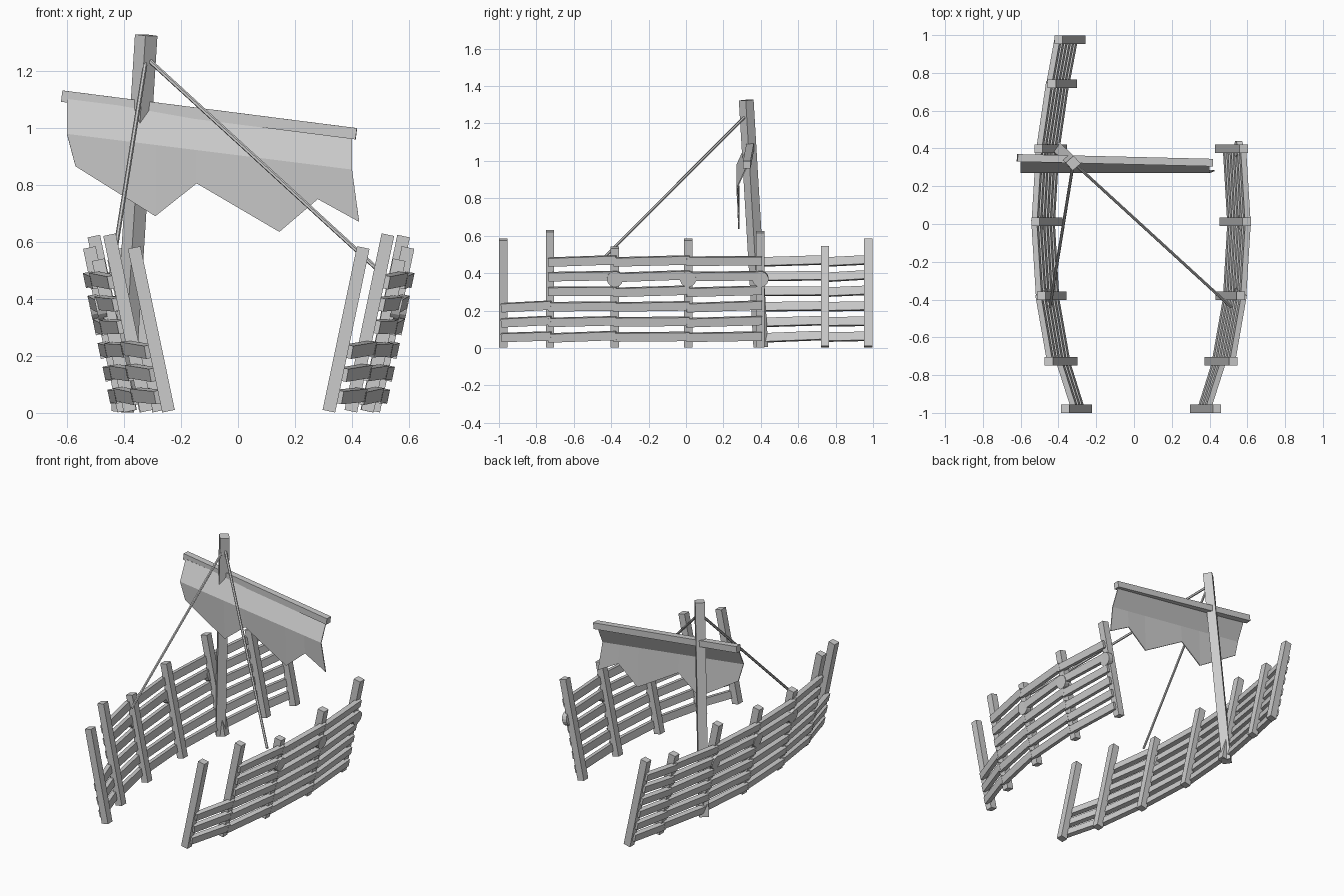
import bpy, bmesh, math
from mathutils import Vector, Matrix

if "Cube" in bpy.data.objects:
    bpy.data.objects.remove(bpy.data.objects["Cube"], do_unlink=True)

grey = bpy.data.materials.new("weathered grey")
grey.use_nodes = True
colour = (0.6, 0.6, 0.6, 1)
grey.diffuse_color = colour
grey.node_tree.nodes["Principled BSDF"].inputs["Base Color"].default_value = colour


def add_object(name, bm):
    bmesh.ops.recalc_face_normals(bm, faces=bm.faces)
    mesh = bpy.data.meshes.new(name)
    bm.to_mesh(mesh)
    bm.free()
    mesh.materials.append(grey)
    obj = bpy.data.objects.new(name, mesh)
    bpy.context.collection.objects.link(obj)
    return obj


def frame(a, b, ref):
    """Matrix at the middle of a-b: z runs along it, x lies near ref."""
    z = (b - a).normalized()
    y = z.cross(ref).normalized()
    x = y.cross(z)
    rot = Matrix((x, y, z)).transposed().to_4x4()
    return Matrix.Translation((a + b) / 2) @ rot


def beam(name, a, b, ref, width, depth):
    a, b, ref = Vector(a), Vector(b), Vector(ref)
    bm = bmesh.new()
    size = Matrix.Diagonal((width, depth, (b - a).length, 1))
    bmesh.ops.create_cube(bm, size=1, matrix=frame(a, b, ref) @ size)
    return add_object(name, bm)


def rod(name, a, b, radius, sides):
    a, b = Vector(a), Vector(b)
    bm = bmesh.new()
    bmesh.ops.create_cone(bm, cap_ends=True, segments=sides, radius1=radius, radius2=radius,
                          depth=(b - a).length, matrix=frame(a, b, Vector((0.1, 1, 0.2))))
    return add_object(name, bm)


# Fence walls: posts lean outward, planks run along their outer faces
MIDDLE = 0.0375
LEAN = 0.21
# y, foot distance from the middle, top height
POSTS = [(-0.977, 0.28, 0.58), (-0.727, 0.357, 0.625), (-0.38, 0.415, 0.537),
         (0.011, 0.437, 0.58), (0.398, 0.413, 0.62), (0.743, 0.36, 0.54), (0.975, 0.315, 0.58)]


def wall_point(side, post, z, out=0.0):
    y, foot, _ = post
    return Vector((MIDDLE + side * (foot + LEAN * z + out), y, z))


for side, label, count in ((1, "left", 5), (-1, "right", 7)):
    posts = POSTS[:count]
    for i, post in enumerate(posts):
        beam(f"{label}_post_{i + 1}", wall_point(side, post, 0.006), wall_point(side, post, post[2]),
             (0, 1, 0), 0.045, 0.045)

    for bay in range(count - 1):
        for row in range(3 if bay == 0 else 6):
            z = 0.06 + 0.081 * row
            tilt = 0.004 + 0.003 * math.sin(bay * 2 + row)
            a = wall_point(side, posts[bay], z - tilt, 0.026)
            b = wall_point(side, posts[bay + 1], z + tilt, 0.026)
            reach = (b - a).normalized() * 0.008
            beam(f"{label}_plank_{bay + 1}_{row + 1}", a - reach, b + reach,
                 (side * LEAN, 0, 1), 0.046, 0.03)

    # Round shields fixed to the outer faces of the middle posts
    outward = Vector((side, 0, -LEAN)).normalized()
    for i in (2, 3, 4):
        centre = wall_point(side, posts[i], 0.37, 0.026)
        rod(f"{label}_disc_{i - 1}", centre - outward * 0.016, centre + outward * 0.016, 0.043, 16)

# Leaning mast and tilted yard
beam("mast", (-0.405, 0.4, 0.004), (-0.322, 0.322, 1.325),
     (math.cos(0.72), math.sin(0.72), 0), 0.056, 0.056)
beam("yard", (-0.618, 0.35, 1.111), (0.415, 0.325, 0.979), (0, 0, 1), 0.04, 0.04)

# Torn sail: columns of top edge, fold and ragged hem
COLUMNS = [(-0.6, -0.57, 0.865), (-0.29, -0.29, 0.69), (-0.145, -0.145, 0.805),
           (0.145, 0.145, 0.635), (0.28, 0.28, 0.75), (0.4, 0.425, 0.67)]
bm = bmesh.new()
previous = None
for x, hem_x, hem_z in COLUMNS:
    drop = 0.125 * (x + 0.6)
    column = [bm.verts.new(p) for p in ((x, 0.328, 1.1 - drop), (x, 0.272, 0.978 - drop),
                                        (hem_x, 0.282, hem_z))]
    if previous:
        for k in range(2):
            bm.faces.new((previous[k], previous[k + 1], column[k + 1], column[k]))
    previous = column
sail = add_object("torn_sail", bm)
thick = sail.modifiers.new("cloth", "SOLIDIFY")
thick.thickness = 0.006
thick.offset = 0

# Ropes from the masthead to both walls
rod("left_rope", (-0.31, 0.315, 1.235), (0.515, -0.44, 0.48), 0.008, 6)
rod("right_rope", (-0.325, 0.3, 1.225), (-0.445, -0.44, 0.48), 0.008, 6)
